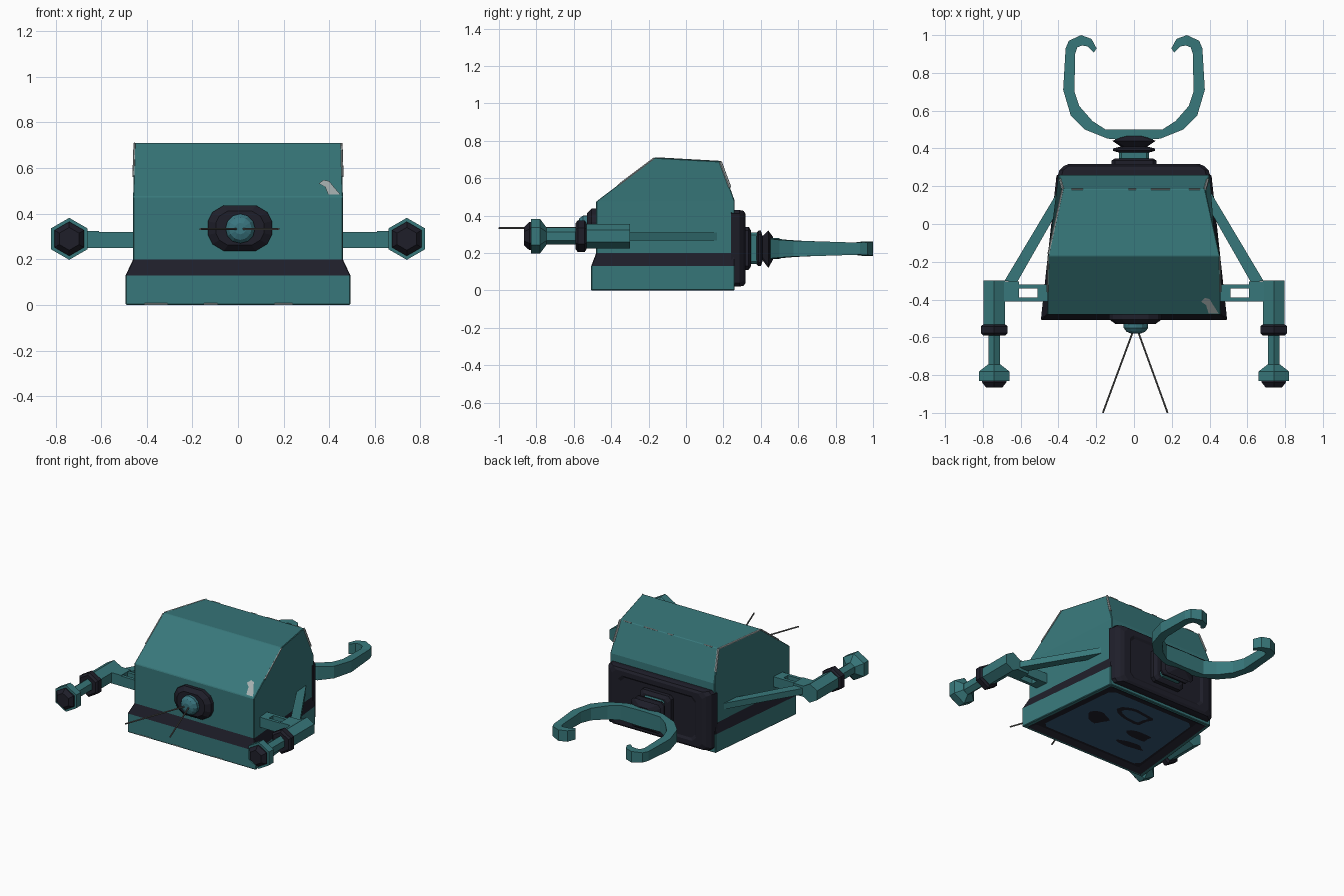
import bpy, bmesh, math
from mathutils import Vector

if "Cube" in bpy.data.objects:
    bpy.data.objects.remove(bpy.data.objects["Cube"])


def material(name, r, g, b):
    m = bpy.data.materials.new(name)
    m.diffuse_color = (r, g, b, 1)
    m.use_nodes = True
    m.node_tree.nodes["Principled BSDF"].inputs["Base Color"].default_value = m.diffuse_color
    return m


TEAL = material("teal_paint", 0.039, 0.187, 0.197)
DARK = material("dark_rubber", 0.0135, 0.0135, 0.023)
BLUE = material("screen_blue", 0.036, 0.10, 0.18)
KNOB = material("knob_teal_blue", 0.042, 0.18, 0.215)
GREY = material("worn_metal", 0.38, 0.43, 0.43)
ROD = material("antenna_grey", 0.13, 0.13, 0.125)


def finish(bm, name, mats, mirror=False, bevel=0, recalc=True):
    if recalc:
        bmesh.ops.recalc_face_normals(bm, faces=bm.faces)
    me = bpy.data.meshes.new(name)
    bm.to_mesh(me)
    bm.free()
    for m in mats:
        me.materials.append(m)
    ob = bpy.data.objects.new(name, me)
    bpy.context.collection.objects.link(ob)
    if bevel:
        b = ob.modifiers.new("bevel", 'BEVEL')
        b.width, b.segments, b.limit_method = bevel, 1, 'ANGLE'
    if mirror:
        ob.modifiers.new("mirror", 'MIRROR').use_clip = True
    return ob


def loft(name, rings, mats, bands=None, caps=(0, 0), **kw):
    """Skin a list of equal-length rings; bands gives a material index per span."""
    bm = bmesh.new()
    vs = [[bm.verts.new(p) for p in r] for r in rings]
    n = len(rings[0])
    for i in range(len(vs) - 1):
        for j in range(n):
            k = (j + 1) % n
            f = bm.faces.new((vs[i][j], vs[i][k], vs[i + 1][k], vs[i + 1][j]))
            f.material_index = bands[i] if bands else 0
    for ring, c in ((vs[0], caps[0]), (vs[-1], caps[1])):
        if c is not None:
            bm.faces.new(ring).material_index = c
    return finish(bm, name, mats, **kw)


def prism(name, pts, z0, z1, mat, **kw):
    return loft(name, [[(x, y, z) for x, y in pts] for z in (z0, z1)], [mat], **kw)


def box(name, x0, x1, y0, y1, z0, z1, mat, **kw):
    return prism(name, [(x0, y0), (x1, y0), (x1, y1), (x0, y1)], z0, z1, mat, **kw)


def turned(name, cx, cz, stations, n, mat, phase=0.0, **kw):
    """Faceted part along y; stations are (y, x radius, z radius)."""
    rings = [[(cx + rx * math.cos(phase + 2 * math.pi * k / n), y,
               cz + rz * math.sin(phase + 2 * math.pi * k / n)) for k in range(n)]
             for y, rx, rz in stations]
    return loft(name, rings, [mat], **kw)


def chamfer_ring(y, hw, z0, z1, c):
    return [(-hw + c, y, z0), (hw - c, y, z0), (hw, y, z0 + c), (hw, y, z1 - c),
            (hw - c, y, z1), (-hw + c, y, z1), (-hw, y, z1 - c), (-hw, y, z0 + c)]


def rod(name, p, q, r, mat):
    p, q = Vector(p), Vector(q)
    u = (q - p).orthogonal().normalized()
    w = (q - p).normalized().cross(u)
    ring = [(u * math.cos(a) + w * math.sin(a)) * r for a in (k * math.pi / 3 for k in range(6))]
    return loft(name, [[p + o for o in ring], [q + o for o in ring]], [mat])


def plate(name, pts, mat, facing):
    """Flat plate whose normal points to the facing vector."""
    bm = bmesh.new()
    f = bm.faces.new([bm.verts.new(p) for p in pts])
    f.normal_update()
    if f.normal.dot(Vector(facing)) < 0:
        f.normal_flip()
    return finish(bm, name, [mat], recalc=False)


# Tapered body: front half width, y, z, then back half width, y, z
body = [(.42, -.455, .02, .345, .205, .02), (.465, -.49, 0, .39, .24, 0),
        (.493, -.507, 0, .41, .26, 0), (.493, -.507, .13, .41, .26, .13),
        (.46, -.48, .20, .40, .26, .20), (.46, -.48, .475, .40, .26, .48),
        (.455, -.17, .71, .377, .185, .69)]
loft("body_shell", [[(-a, b, c), (a, b, c), (d, e, f), (-d, e, f)] for a, b, c, d, e, f in body],
     [TEAL, DARK], bands=[1, 0, 0, 1, 0, 0], caps=(1, 0), bevel=.004)

# Underside screen with dark blotches
DOWN = (0, 0, -1)
plate("belly_screen", [(-.36, -.43, .016), (.36, -.43, .016), (.39, -.40, .016), (.335, .15, .016),
                       (.30, .18, .016), (-.30, .18, .016), (-.335, .15, .016), (-.39, -.40, .016)],
      BLUE, DOWN)


def blob(cx, cy, rx, ry, ph, n=16):
    return [(cx + rx * math.cos(t) * (1 + .22 * math.sin(3 * t + ph)),
             cy + ry * math.sin(t) * (1 + .22 * math.sin(2 * t + ph)), .012)
            for t in (2 * math.pi * k / n for k in range(n))]


for i, b in enumerate([(.19, -.13, .075, .065, 0), (-.16, -.14, .085, .05, 1.5), (-.19, -.26, .10, .03, 3)]):
    plate(f"screen_blotch_{i}", blob(*b), DARK, DOWN)
ring = [blob(.02, .03, .125, .085, 1), blob(.02, .03, .09, .055, 1)]
loft("screen_ring", ring, [DARK], caps=(None, None)).data.flip_normals()

# Back plate with shallow recess
loft("back_plate", [chamfer_ring(*s) for s in (
    (.24, .408, .02, .43, .02), (.285, .395, .02, .43, .02), (.308, .37, .025, .425, .025),
    (.318, .345, .04, .41, .03), (.318, .30, .07, .38, .03), (.308, .285, .085, .365, .03))], [DARK])

# Neck holding the claw
loft("neck_base", [chamfer_ring(*s) for s in ((.30, .12, .11, .34, .02), (.335, .12, .11, .34, .02),
                                              (.348, .10, .13, .32, .02))], [DARK])
loft("neck_core", [chamfer_ring(y, .08, .14, .31, .015) for y in (.34, .385)], [TEAL])
loft("neck_collar", [chamfer_ring(*s) for s in (
    (.378, .08, .14, .31, .02), (.388, .112, .13, .32, .02), (.40, .11, .13, .32, .02),
    (.41, .07, .16, .29, .02), (.44, .115, .12, .32, .02), (.466, .05, .165, .285, .02))], [DARK])

# Pincer claw: outer x,y, inner x,y, half height
claw = [(0, .44, 0, .50, .056), (.14, .452, .15, .50, .052), (.26, .50, .22, .545, .047),
        (.335, .575, .29, .625, .042), (.375, .71, .315, .70, .039), (.362, .93, .312, .90, .032),
        (.345, .97, .30, .935, .034), (.28, 1.0, .275, .945, .038), (.225, .98, .245, .94, .038),
        (.198, .93, .213, .908, .034)]
loft("claw", [[(a, b, .223 - h), (c, d, .223 - h), (c, d, .223 + h), (a, b, .223 + h)]
              for a, b, c, d, h in claw], [TEAL], caps=(None, 0), mirror=True)

# Side arms: bracket frame, strut and hexagonal plunger
for nm, y0, y1 in (("front", -.41, -.388), ("rear", -.342, -.32)):
    box(f"bracket_rail_{nm}", .44, .66, y0, y1, .25, .32, TEAL, mirror=True)
box("bracket_root", .43, .51, -.41, -.32, .25, .32, TEAL, mirror=True)
box("bracket_block", .61, .73, -.41, -.305, .25, .325, TEAL, mirror=True)
prism("side_strut", [(.685, -.30), (.62, -.31), (.375, .12), (.375, .22)], .268, .31, TEAL, mirror=True)
HEX = dict(n=6, phase=math.pi / 6, mirror=True)
turned("arm_housing", .74, .29, [(-.30, .065, .065), (-.55, .065, .065)], mat=TEAL, **HEX)
turned("arm_ring", .74, .29, [(-.532, .068, .07), (-.542, .082, .085), (-.578, .082, .085),
                              (-.59, .068, .07)], mat=DARK, **HEX)
turned("arm_rod", .74, .29, [(-.58, .036, .045), (-.76, .036, .045)], mat=TEAL, **HEX)
turned("arm_foot", .74, .29, [(-.745, .04, .045), (-.78, .092, .092), (-.83, .092, .092)], mat=TEAL, **HEX)
turned("arm_foot_cap", .74, .29, [(-.825, .075, .075), (-.838, .075, .075), (-.865, .05, .05)], mat=DARK, **HEX)

# Front sensor with two whiskers
loft("sensor_mount", [[(x * s + .008, y, z * s + .337) for x, z in (
    (-.07, -.10), (.07, -.10), (.12, -.07), (.14, -.03), (.14, .03), (.12, .07), (.07, .10),
    (-.07, .10), (-.12, .07), (-.14, .03), (-.14, -.03), (-.12, -.07))]
    for y, s in ((-.46, 1), (-.505, 1), (-.53, .75))], [DARK])
turned("sensor_knob", .01, .335, [(-.51, .065, .065), (-.55, .065, .065), (-.57, .05, .05),
                                  (-.58, .025, .025)], 12, KNOB)
for side, x in (("left", -.165), ("right", .178)):
    rod(f"whisker_{side}", (.008 + math.copysign(.012, x), -.565, .333), (x, -1.0, .333), .005, ROD)

# Worn paint: one chipped patch on the front slope
slope = [(.355, .53), (.375, .545), (.40, .54), (.42, .515), (.448, .482), (.395, .482), (.382, .515)]
plate("paint_chip", [(x, -.48 + (z - .475) * .31 / .235 - .003, z + .003) for x, z in slope],
      GREY, (0, -1, 1))

# Scuffed edges and short scratches along the folds
for s in (-1, 1):
    rod("edge_scuff_front", (s * .458, -.36, .564), (s * .4535, -.17, .707), .005, GREY)
    rod("edge_scuff_back", (s * .376, .184, .687), (s * .391, .235, .55), .008, GREY)
rod("edge_scuff_roof", (-.453, -.16, .706), (-.379, .18, .687), .006, GREY)
for x, w in ((-.30, .03), (-.01, .02), (.14, .05), (.32, .03)):
    rod("roof_scratch", (x - w, .184, .688), (x + w, .184, .688), .004, GREY)
for x, w in ((-.36, .05), (-.12, .03), (.2, .04)):
    rod("base_scratch", (x - w, -.505, .005), (x + w, -.505, .005), .004, GREY)
